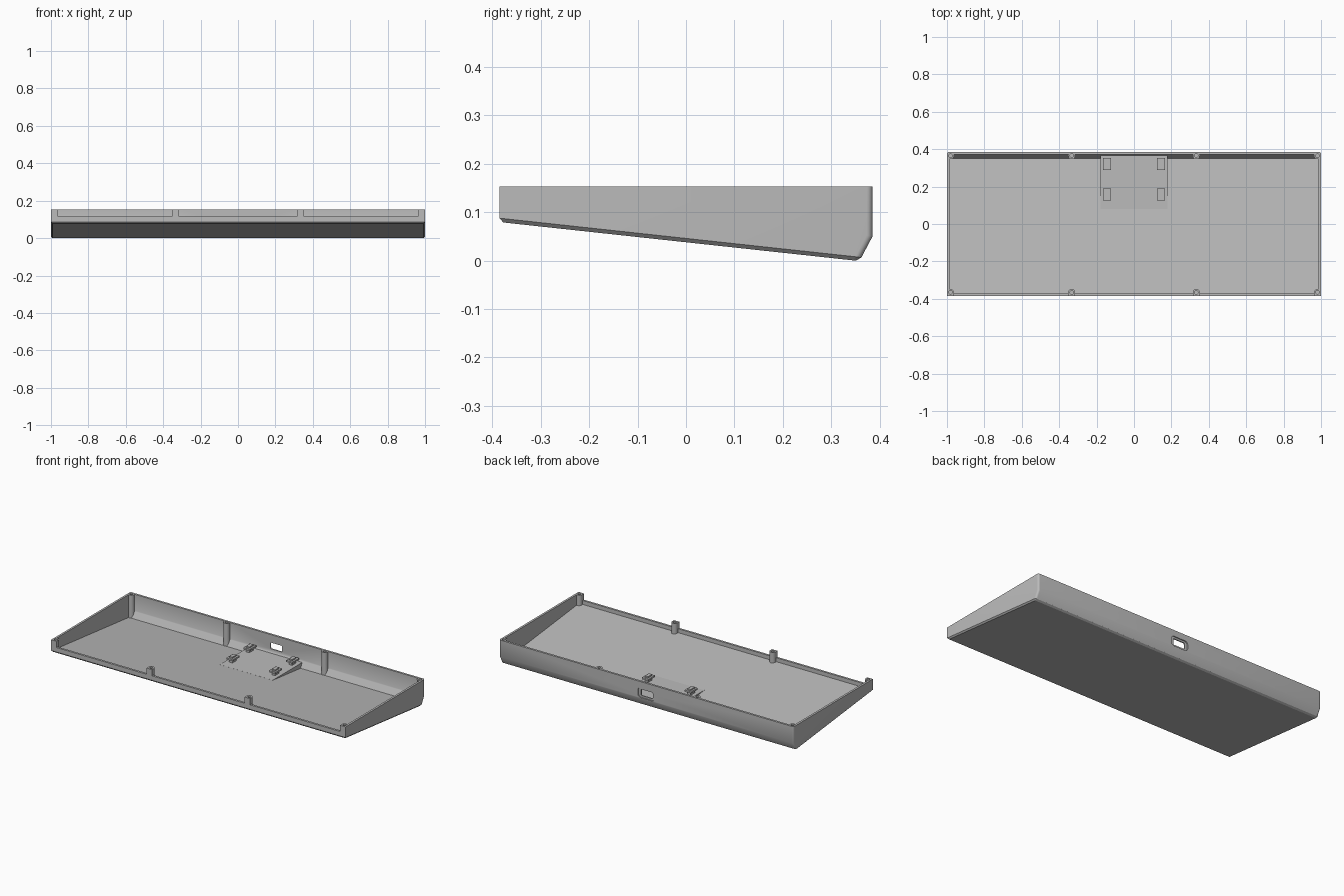
import bpy, bmesh

old = bpy.data.objects.get("Cube")
if old:
    bpy.data.objects.remove(old, do_unlink=True)

grey = bpy.data.materials.new("plain_grey")
grey.use_nodes = True
grey.diffuse_color = (0.5, 0.5, 0.5, 1)
grey.node_tree.nodes["Principled BSDF"].inputs["Base Color"].default_value = (0.5, 0.5, 0.5, 1)

TOP = 0.153        # rim height
WALL = 0.013       # wall thickness
POST_R = 0.0187    # screw post radius
POST_X = (-0.981, -0.333, 0.333, 0.981)
POST_Y = 0.366
DECK = 0.0425      # height of the level deck at the back


def to_object(name, bm):
    bmesh.ops.recalc_face_normals(bm, faces=bm.faces[:])
    mesh = bpy.data.meshes.new(name)
    bm.to_mesh(mesh)
    bm.free()
    mesh.materials.append(grey)
    ob = bpy.data.objects.new(name, mesh)
    bpy.context.collection.objects.link(ob)
    return ob


def prism(profile, half_x):
    """Side profile (y, z) extruded along x."""
    bm = bmesh.new()
    face = bm.faces.new([bm.verts.new((-half_x, y, z)) for y, z in profile])
    res = bmesh.ops.extrude_face_region(bm, geom=[face])
    verts = [v for v in res["geom"] if isinstance(v, bmesh.types.BMVert)]
    bmesh.ops.translate(bm, verts=verts, vec=(2 * half_x, 0, 0))
    bmesh.ops.recalc_face_normals(bm, faces=bm.faces[:])
    return bm


def box(name, x, y, z, round_y=0):
    """Box from (low, high) ranges; round_y rounds the edges running along y."""
    bm = bmesh.new()
    bmesh.ops.create_cube(bm, size=1)
    for v in bm.verts:
        v.co = [r[0] if c < 0 else r[1] for c, r in zip(v.co, (x, y, z))]
    if round_y:
        edges = [e for e in bm.edges if abs(e.verts[0].co.y - e.verts[1].co.y) > 1e-4]
        bmesh.ops.bevel(bm, geom=edges, offset=round_y, segments=5,
                        profile=0.5, affect='EDGES')
    return to_object(name, bm)


def cylinder(name, x, y, z, r):
    bm = bmesh.new()
    bmesh.ops.create_cone(bm, cap_ends=True, segments=32, radius1=r, radius2=r,
                          depth=z[1] - z[0])
    bmesh.ops.translate(bm, verts=bm.verts[:], vec=(x, y, (z[0] + z[1]) / 2))
    return to_object(name, bm)


def boolean(ob, tool, operation='DIFFERENCE'):
    tool.hide_render = True
    mod = ob.modifiers.new("cut", 'BOOLEAN')
    mod.operation, mod.solver, mod.object = operation, 'EXACT', tool
    bpy.context.view_layer.objects.active = ob
    bpy.ops.object.modifier_apply(modifier=mod.name)
    bpy.data.objects.remove(tool, do_unlink=True)


# Outer body: wedge with rounded back corners and a chamfered underside
bm = prism([(-0.385, TOP), (-0.385, 0.0795), (0.358, -0.001),
            (0.385, 0.05), (0.385, TOP)], 1)
back = [e for e in bm.edges if all(abs(v.co.x) > 0.9 and v.co.y > 0.3 for v in e.verts)
        and abs(e.verts[0].co.x - e.verts[1].co.x) < 0.1
        and abs(e.verts[0].co.z - e.verts[1].co.z) > 0.02]
bmesh.ops.bevel(bm, geom=back, offset=0.012, segments=5, profile=0.5, affect='EDGES')
bm.normal_update()
under = min(bm.faces, key=lambda f: f.normal.z)
bmesh.ops.bevel(bm, geom=list(under.edges), offset=0.008, segments=1, affect='EDGES')
shell = to_object("case_shell", bm)

# Inner cavity, leaving the screw posts and the level deck standing
cavity = to_object("cavity", prism(
    [(-0.385 + WALL, 0.2), (-0.385 + WALL, 0.091), (0.350, 0.0129),
     (0.385 - WALL, 0.053), (0.385 - WALL, 0.2)], 1 - WALL))
for x in POST_X:
    for y in (-POST_Y, POST_Y):
        boolean(cavity, cylinder("post", x, y, (-0.1, TOP), POST_R))
boolean(cavity, box("deck", (-0.18, 0.18), (0.08, 0.45), (-0.1, DECK)))
boolean(shell, cavity)

# Screw holes
for x in POST_X:
    for y in (-POST_Y, POST_Y):
        boolean(shell, cylinder("hole", x, y, (0.1, 0.2), 0.0095))

# Front wall lowered between the posts
for a, b in zip(POST_X, POST_X[1:]):
    boolean(shell, box("notch", (a + POST_R, b - POST_R), (-0.45, -0.3715), (0.115, 0.2)))

# Cable port: shallow recess outside, smaller opening through the back wall
boolean(shell, box("recess", (-0.058, 0.058), (0.379, 0.42), (0.055, 0.115), 0.02))
boolean(shell, box("port", (-0.04, 0.04), (0.34, 0.42), (0.066, 0.104), 0.006))

# Board clips on the deck: stem with a wider head
parts = [shell]
for side, x in (("right", -0.145), ("left", 0.145)):
    for place, y in (("front", 0.157), ("back", 0.322)):
        clip = box(f"board_clip_{place}_{side}", (x - 0.011, x + 0.011),
                   (y - 0.02, y + 0.02), (DECK - 0.003, 0.078))
        boolean(clip, box("head", (x - 0.022, x + 0.022), (y - 0.032, y + 0.032),
                          (0.06, 0.07)), 'UNION')
        parts.append(clip)

# Smooth the round parts and keep the edges crisp
bpy.ops.object.select_all(action='DESELECT')
for ob in parts:
    ob.select_set(True)
bpy.context.view_layer.objects.active = shell
bpy.ops.object.shade_smooth_by_angle()
